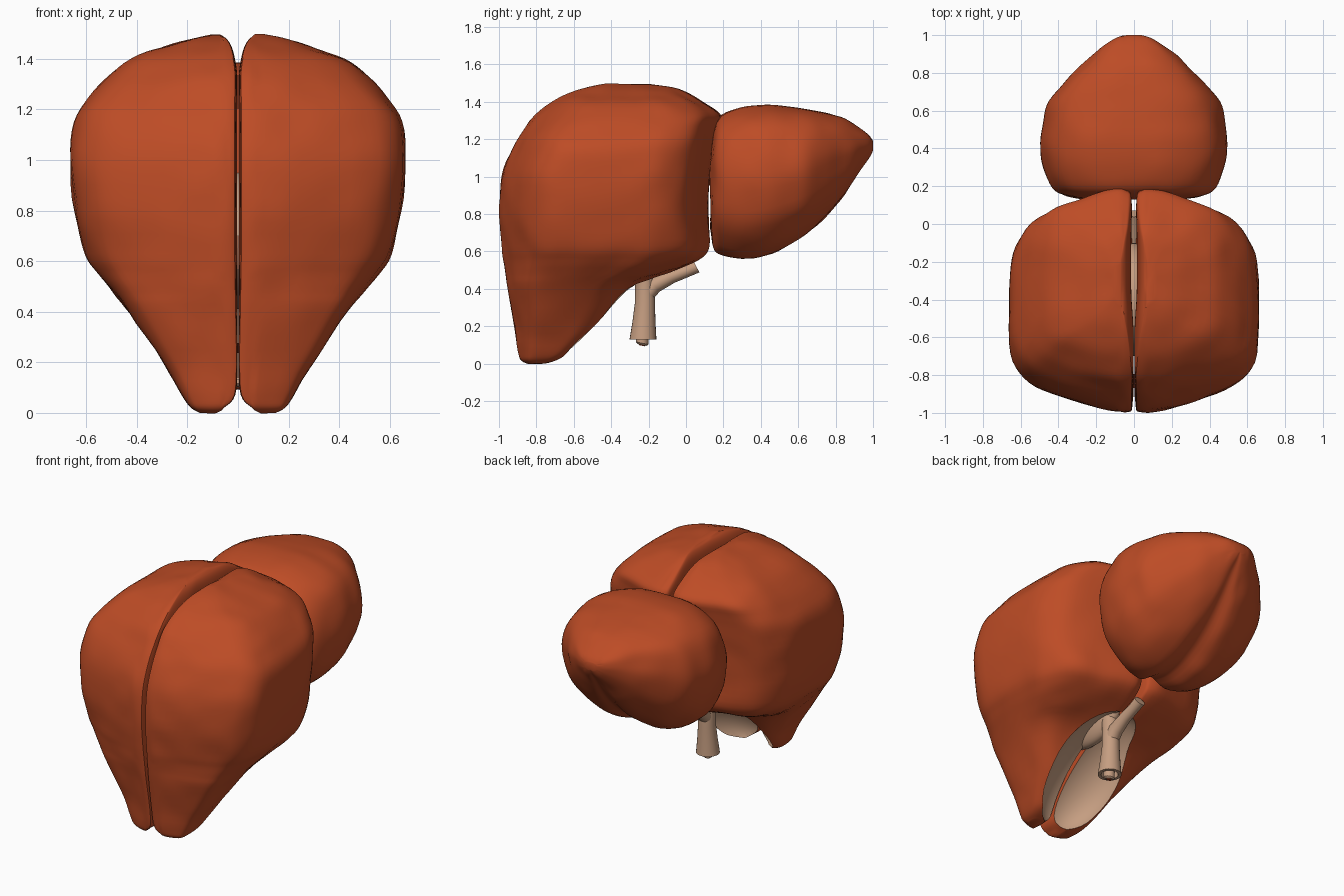
import bpy, bmesh, math
from mathutils import Vector, Matrix, noise

if "Cube" in bpy.data.objects:
    bpy.data.objects.remove(bpy.data.objects["Cube"])


def material(name, rgb):
    m = bpy.data.materials.new(name)
    m.diffuse_color = (*rgb, 1)
    m.use_nodes = True
    m.node_tree.nodes["Principled BSDF"].inputs["Base Color"].default_value = m.diffuse_color
    return m


ORANGE = material("burnt orange", (0.51, 0.072, 0.019))
TAN = material("warm tan", (0.56, 0.34, 0.22))


def spline(pts, steps, closed=False):
    """Catmull-Rom interpolation of tuples of any length."""
    n = len(pts)
    get = (lambda i: pts[i % n]) if closed else (lambda i: pts[max(0, min(n - 1, i))])
    out = []
    for i in range(n if closed else n - 1):
        a, b, c, d = (get(i + k) for k in (-1, 0, 1, 2))
        for s in range(steps):
            t = s / steps
            out.append(tuple(0.5 * (2 * q + (r - p) * t + (2 * p - 5 * q + 4 * r - w) * t * t
                                    + (3 * q - p - 3 * r + w) * t ** 3)
                             for p, q, r, w in zip(a, b, c, d)))
    if not closed:
        out.append(tuple(pts[-1]))
    return out


def smooth(obj, angle=40):
    for p in obj.data.polygons:
        p.use_smooth = True
    obj.data.set_sharp_from_angle(angle=math.radians(angle))


def loft(name, rings, mats, bumps=0.0):
    """Skin closed rings into a capped solid, optionally a little uneven."""
    bm = bmesh.new()
    rows = [[bm.verts.new(p) for p in ring] for ring in rings]
    n = len(rows[0])
    for r0, r1 in zip(rows, rows[1:]):
        for i in range(n):
            j = (i + 1) % n
            bm.faces.new((r0[i], r0[j], r1[j], r1[i]))
    bm.faces.new(rows[0])
    bm.faces.new(rows[-1])
    bmesh.ops.recalc_face_normals(bm, faces=bm.faces)
    if bumps:
        bm.normal_update()
        for v in bm.verts:
            if abs(v.co.x) > 0.06:
                v.co += v.normal * noise.noise(v.co * 7) * bumps
    me = bpy.data.meshes.new(name)
    bm.to_mesh(me)
    bm.free()
    obj = bpy.data.objects.new(name, me)
    bpy.context.collection.objects.link(obj)
    for m in mats:
        me.materials.append(m)
    smooth(obj)
    return obj


def ellipsoid(name, matrix, mat):
    bm = bmesh.new()
    bmesh.ops.create_uvsphere(bm, u_segments=48, v_segments=24, radius=1, matrix=matrix)
    me = bpy.data.meshes.new(name)
    bm.to_mesh(me)
    bm.free()
    obj = bpy.data.objects.new(name, me)
    bpy.context.collection.objects.link(obj)
    me.materials.append(mat)
    smooth(obj)
    return obj


# Hollow on the underside, shared by both front lobes
cavity = (Matrix.Translation((0, -0.41, 0.23)) @ Matrix.Rotation(math.radians(36), 4, 'X')
          @ Matrix.Diagonal((0.25, 0.43, 0.19, 1)))
cutter = ellipsoid("cavity_cutter", cavity, TAN)
cutter.hide_render = True
cutter.hide_viewport = False

# Front lobes: plan outline (width fraction, front-to-back fraction)
plan = spline([(0.05, 0.004), (0.2, 0.01), (0.45, 0.045), (0.75, 0.11), (0.92, 0.18), (1, 0.32),
               (1, 0.62), (0.95, 0.77), (0.8, 0.885), (0.5, 0.95), (0.22, 0.995), (0.08, 0.99),
               (0.025, 0.94), (0.03, 0.7), (0.028, 0.45), (0.006, 0.25), (0.012, 0.04)], 4, True)
# Height levels: z, inner x, outer x, front y, back y
levels = spline([(0.0, .09, .15, -.84, -.75), (.02, .055, .185, -.88, -.68),
                 (.07, .01, .22, -.90, -.58), (.2, 0, .295, -.92, -.43),
                 (.4, 0, .43, -.955, -.28), (.48, 0, .49, -.967, -.1),
                 (.55, 0, .55, -.977, .06), (.63, 0, .60, -.987, .125),
                 (.8, 0, .64, -1, .12), (1.0, 0, .66, -.985, .13),
                 (1.15, 0, .645, -.93, .15), (1.25, 0, .585, -.87, .17),
                 (1.33, 0, .51, -.81, .185), (1.4, .01, .42, -.72, .09),
                 (1.45, .025, .28, -.62, 0), (1.48, .045, .18, -.52, -.08),
                 (1.495, .07, .11, -.42, -.2)], 4)
to_cavity = cavity.inverted()
for side, label in ((1, "right"), (-1, "left")):
    rings = [[(side * (x0 + u * (x1 - x0)), y0 + t * (y1 - y0), z) for u, t in plan]
             for z, x0, x1, y0, y1 in levels]
    lobe = loft("front_lobe_" + label, rings, (ORANGE, TAN), 0.008)
    mod = lobe.modifiers.new("hollow", 'BOOLEAN')
    mod.operation = 'DIFFERENCE'
    mod.solver = 'EXACT'
    mod.object = cutter
    bpy.context.view_layer.objects.active = lobe
    bpy.ops.object.modifier_apply(modifier=mod.name)
    # tan lining wherever the face lies on the hollow
    me = lobe.data
    me.materials.clear()
    me.materials.append(ORANGE)
    me.materials.append(TAN)
    for p in me.polygons:
        p.material_index = 1 if (to_cavity @ p.center).length < 1.0 else 0
    smooth(lobe)
bpy.data.objects.remove(cutter)

# Rear lobe: half cross-section (width fraction, height fraction), grooved below
half = [(0.45, .98), (.8, .88), (.96, .7), (1, .5), (.88, .25), (.58, .06), (.25, 0)]
section = spline([(0, 1)] + half + [(0, .06)] + [(-a, h) for a, h in reversed(half)], 4, True)
# Stations: y, bottom z, top z, half width
stations = spline([(.13, .72, 1.1, .25), (.15, .62, 1.25, .36), (.19, .583, 1.33, .43),
                   (.3, .56, 1.37, .478), (.43, .58, 1.385, .495), (.55, .635, 1.375, .478),
                   (.65, .7, 1.36, .45), (.75, .79, 1.34, .37), (.85, .91, 1.31, .27),
                   (.93, 1.03, 1.26, .18), (.98, 1.1, 1.22, .1), (1.0, 1.14, 1.19, .04)], 4)
loft("rear_lobe", [[(a * w, y, z0 + h * (z1 - z0)) for a, h in section]
                   for y, z0, z1, w in stations], (ORANGE,), 0.008)

# Inner core, glimpsed through the slit between the lobes
ellipsoid("inner_core", Matrix.Translation((0, -0.4, 0.68)) @ Matrix.Diagonal((.1, .3, .27, 1)), TAN)


def tube(name, path, mat):
    """Round tube through (y, z, radius, tilt) stations; tilt 0 = pointing up."""
    rings = []
    for y, z, r, tilt in path:
        c, s = math.cos(math.radians(tilt)), math.sin(math.radians(tilt))
        ring = []
        for i in range(24):
            a = math.tau * i / 24
            ring.append((r * math.cos(a), y + r * math.sin(a) * c, z - r * math.sin(a) * s))
        rings.append(ring)
    return loft(name, rings, (mat,))


# Stalk with a hollow lower end, its core, and the side branch
tube("stalk", [(-.23, .24, .045, 0), (-.23, .13, .052, 0), (-.23, .13, .072, 0), (-.225, .22, .062, 0),
               (-.22, .32, .054, 0), (-.22, .42, .052, 0), (-.23, .54, .05, 0)], TAN)
tube("stalk_core", [(-.235, .10, .024, 12), (-.235, .11, .034, 12), (-.23, .26, .034, 0)], TAN)
tube("core_tip", [(-.235, .096, .016, 12), (-.235, .104, .016, 12)], ORANGE)
tube("branch", [(-.22, .36, .048, 15), (-.17, .42, .045, 50), (-.08, .465, .037, 62),
                (.0, .495, .034, 62), (.055, .52, .036, 62)], TAN)
